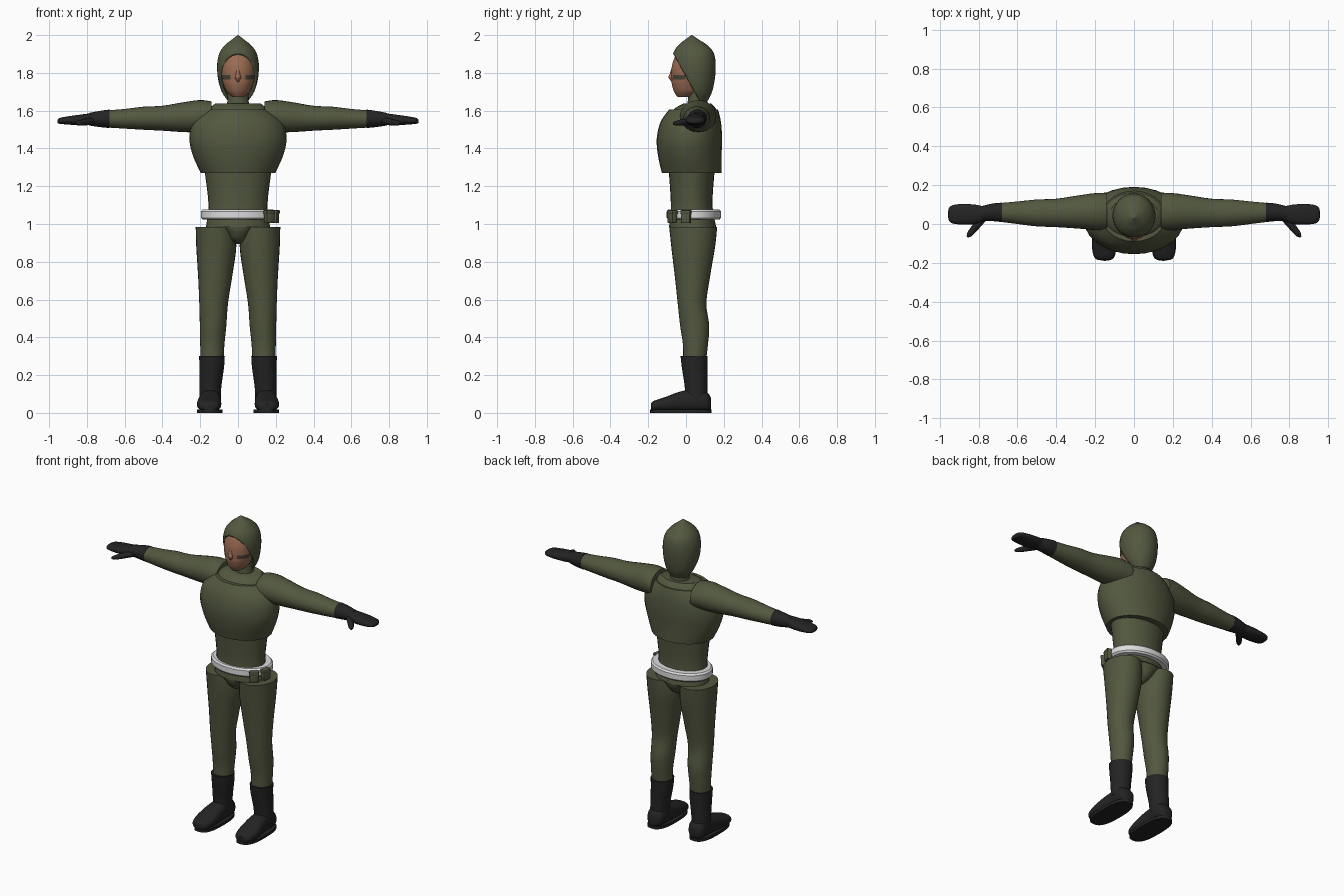
import bpy
import bmesh
import math
from mathutils import Vector, Matrix

cube = bpy.data.objects.get("Cube")
if cube:
    bpy.data.objects.remove(cube, do_unlink=True)

X, Y, Z = Vector((1, 0, 0)), Vector((0, 1, 0)), Vector((0, 0, 1))
parts = []


def material(name, rgb):
    m = bpy.data.materials.new(name)
    m.use_nodes = True
    m.diffuse_color = (*rgb, 1)
    m.node_tree.nodes["Principled BSDF"].inputs["Base Color"].default_value = (*rgb, 1)
    return m


olive = material("olive cloth", (0.085, 0.097, 0.05))
black = material("black rubber", (0.017, 0.017, 0.018))
white = material("white webbing", (0.72, 0.72, 0.72))
skin = material("skin", (0.33, 0.15, 0.085))
eye_grey = material("dark eye", (0.065, 0.06, 0.04))


def spline(rows, steps):
    """Catmull-Rom rows in between the given cross-sections."""
    out = []
    for i in range(len(rows) - 1):
        a, b = rows[max(i - 1, 0)], rows[i]
        c, d = rows[i + 1], rows[min(i + 2, len(rows) - 1)]
        for s in range(steps):
            t = s / steps
            out.append([q + t / 2 * (r - p + t * (2 * p - 5 * q + 4 * r - e + t * (3 * (q - r) + e - p)))
                        for p, q, r, e in zip(a, b, c, d)])
    return out + [rows[-1]]


def add_object(name, bm, mat, mirror=False):
    bmesh.ops.recalc_face_normals(bm, faces=bm.faces)
    mesh = bpy.data.meshes.new(name)
    bm.to_mesh(mesh)
    bm.free()
    mesh.materials.append(mat)
    obj = bpy.data.objects.new(name, mesh)
    bpy.context.collection.objects.link(obj)
    if mirror:
        obj.modifiers.new("Mirror", "MIRROR")
    parts.append(obj)
    return obj


def loft(name, mat, rows, basis=(X, Y, Z), origin=Vector(), power=2, steps=4, sides=28, mirror=False):
    """Skin rows of (distance, centre u, centre v, radius u, radius v)."""
    u, v, w = basis
    bm = bmesh.new()
    rings = []
    for t, cu, cv, ru, rv in spline(rows, steps):
        ring = []
        for k in range(sides):
            c, s = (f(math.tau * k / sides) for f in (math.cos, math.sin))
            c, s = (math.copysign(abs(n) ** (2 / power), n) for n in (c, s))
            ring.append(bm.verts.new(origin + w * t + u * (cu + ru * c) + v * (cv + rv * s)))
        rings.append(ring)
    for a, b in zip(rings, rings[1:]):
        for k in range(sides):
            j = (k + 1) % sides
            bm.faces.new((a[k], a[j], b[j], b[k]))
    bm.faces.new(rings[0])
    bm.faces.new(rings[-1])
    return add_object(name, bm, mat, mirror)


# Jacket, waist and pelvis
loft("chest", olive, [(1.27, 0, .03, .197, .158), (1.36, 0, .02, .238, .168),
                      (1.45, 0, .018, .257, .173), (1.54, 0, .025, .238, .16),
                      (1.605, 0, .04, .165, .13)])
loft("collar_yoke", olive, [(1.59, 0, .045, .165, .125), (1.615, 0, .05, .15, .105),
                            (1.637, 0, .06, .12, .075)])
loft("waist", olive, [(.985, 0, .035, .17, .125), (1.1, 0, .03, .156, .11), (1.29, 0, .03, .178, .122)])
loft("pelvis", olive, [(.895, 0, .035, .02, .05), (.92, 0, .035, .055, .09),
                       (.96, 0, .035, .09, .115), (1.0, 0, .035, .165, .122)])

# Belt and its two pouches
loft("belt", white, [(1.023, 0, .042, .187, .135), (1.033, 0, .042, .197, .144),
                     (1.067, 0, .042, .197, .144), (1.077, 0, .042, .187, .135)], steps=1, sides=40)
for label, x, y, turn in (("front", .165, -.072, 35), ("side", .197, 0, 75)):
    for piece, size, z in (("pouch", (.052, .034, .066), 1.037), ("pouch_flap", (.056, .04, .024), 1.063)):
        bm = bmesh.new()
        place = (Matrix.Translation((x, y, z)) @ Matrix.Rotation(math.radians(turn), 4, "Z")
                 @ Matrix.Diagonal((*size, 1)))
        bmesh.ops.create_cube(bm, size=1, matrix=place)
        bmesh.ops.bevel(bm, geom=bm.edges[:], offset=.008, segments=2, affect="EDGES", profile=.5)
        add_object(label + "_" + piece, bm, olive)

# Trouser legs, boots and soles
loft("trouser_legs", olive, [(.27, .137, .045, .06, .06), (.36, .136, .05, .064, .066),
                             (.46, .132, .046, .07, .077), (.58, .129, .032, .076, .076),
                             (.72, .121, .034, .09, .093), (.88, .115, .038, .106, .116),
                             (.985, .122, .038, .102, .127)], mirror=True)
loft("boot_shafts", black, [(.07, .148, .055, .057, .06), (.14, .146, .053, .058, .06),
                            (.24, .139, .046, .065, .068), (.302, .138, .043, .068, .072)], mirror=True)
loft("boot_feet", black, [(-.186, .153, .032, .03, .018), (-.17, .153, .037, .052, .027),
                          (-.11, .153, .046, .064, .038), (-.04, .15, .058, .06, .052),
                          (.02, .148, .064, .055, .058), (.09, .147, .064, .055, .056),
                          (.12, .147, .055, .044, .045), (.132, .147, .05, .025, .03)],
     basis=(X, Z, Y), power=2.5, mirror=True)
loft("boot_soles", black, [(0, .15, -.027, .068, .163), (.018, .15, -.027, .068, .163)],
     power=2.7, steps=1, mirror=True)

# Sleeves, gloves and thumbs
sideways = (Y, Z, X)
loft("sleeves", olive, [(.14, .065, 1.567, .096, .082), (.2, .064, 1.571, .095, .085),
                        (.28, .062, 1.566, .086, .08), (.4, .057, 1.56, .073, .066),
                        (.5, .057, 1.56, .069, .061), (.6, .058, 1.557, .058, .052),
                        (.71, .06, 1.556, .046, .044)], basis=sideways, mirror=True)
loft("glove_cuffs", black, [(.68, .06, 1.557, .05, .049), (.73, .06, 1.556, .045, .043),
                            (.79, .054, 1.555, .037, .033)], basis=sideways, mirror=True)
loft("glove_hands", black, [(.77, .054, 1.556, .036, .031), (.82, .05, 1.552, .05, .029),
                            (.88, .05, 1.549, .053, .024), (.93, .05, 1.547, .048, .018),
                            (.95, .05, 1.545, .035, .013), (.956, .05, 1.544, .018, .006)],
     basis=sideways, power=2.4, mirror=True)
along = Vector((.085, -.105, -.014)).normalized()
across = along.cross(Z).normalized()
loft("glove_thumbs", black, [(0, 0, 0, .022, .02), (.06, 0, 0, .019, .017),
                             (.11, 0, 0, .015, .013), (.132, 0, 0, .005, .005)],
     basis=(across, across.cross(along), along), origin=Vector((.775, .035, 1.545)), sides=16, mirror=True)

# Neck and head, with the eyes as coloured bands of faces
loft("neck", olive, [(1.6, 0, .06, .062, .058), (1.66, 0, .062, .056, .052), (1.73, 0, .06, .056, .05)])
head = loft("head", skin, [(1.672, 0, -.005, .03, .04), (1.7, 0, .005, .06, .068),
                           (1.74, 0, .01, .078, .085), (1.765, 0, .012, .085, .088),
                           (1.79, 0, .012, .088, .09), (1.84, 0, .016, .088, .09),
                           (1.9, 0, .03, .078, .082), (1.95, 0, .035, .035, .05)], sides=40)
head.data.materials.append(eye_grey)
for face in head.data.polygons:
    c = face.center
    if 1.765 < c.z < 1.79 and abs(c.x) > .04 and c.y < -.005:
        face.material_index = 1
loft("nose", skin, [(1.752, 0, -.068, .008, .008), (1.775, 0, -.073, .016, .019),
                    (1.795, 0, -.071, .012, .015), (1.835, 0, -.068, .006, .006)], sides=12)

# Pointed hood, cut on a slant to open around the face
hood = loft("hood", olive, [(1.655, 0, .065, .056, .052), (1.7, 0, .058, .086, .08),
                            (1.77, 0, .046, .106, .107), (1.85, 0, .042, .11, .115),
                            (1.91, 0, .04, .096, .105), (1.95, 0, .036, .065, .073),
                            (1.975, 0, .032, .034, .038), (2, 0, .03, .002, .002)], sides=40)
bm = bmesh.new()
bm.from_mesh(hood.data)
bmesh.ops.bisect_plane(bm, geom=bm.verts[:] + bm.edges[:] + bm.faces[:], plane_co=(0, -.07, 1.905),
                       plane_no=(0, -.215, -.12), clear_outer=True)
bm.to_mesh(hood.data)
bm.free()
rim = hood.modifiers.new("Thickness", "SOLIDIFY")
rim.thickness = .018
rim.offset = -1

# Smooth shading with sharp rims
bpy.ops.object.select_all(action="DESELECT")
for obj in parts:
    obj.select_set(True)
bpy.context.view_layer.objects.active = parts[0]
bpy.ops.object.shade_smooth_by_angle(angle=math.radians(35))
